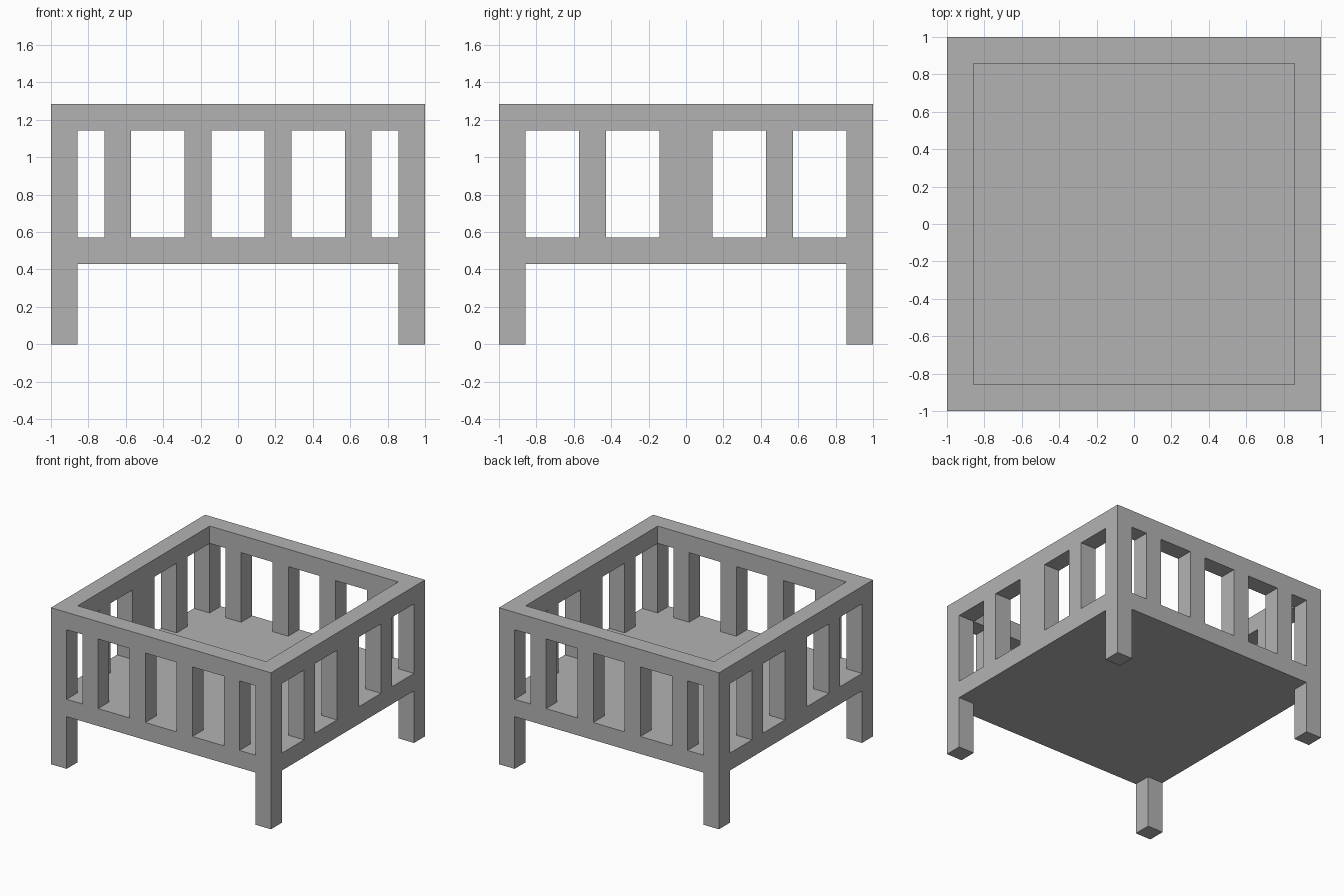
import bpy
import bmesh
from mathutils import Matrix, Vector

if "Cube" in bpy.data.objects:
    bpy.data.objects.remove(bpy.data.objects["Cube"], do_unlink=True)

U = 1 / 7                  # timber thickness
IN = 1 - U                 # inner face of the frame
DECK_LOW, DECK_TOP = 3 * U, 4 * U
RAIL_LOW, RAIL_TOP = 8 * U, 9 * U

grey = bpy.data.materials.new("plain grey")
grey.use_nodes = True
colour = (0.45, 0.45, 0.45, 1)
grey.diffuse_color = colour
grey.node_tree.nodes["Principled BSDF"].inputs["Base Color"].default_value = colour


def box(name, x, y, z):
    """Box spanning the (low, high) pairs x, y and z."""
    spans = (x, y, z)
    size = Vector([b - a for a, b in spans])
    centre = Vector([(a + b) / 2 for a, b in spans])
    bm = bmesh.new()
    bmesh.ops.create_cube(bm, size=1, matrix=Matrix.Translation(centre) @ Matrix.Diagonal(size).to_4x4())
    mesh = bpy.data.meshes.new(name)
    bm.to_mesh(mesh)
    bm.free()
    mesh.materials.append(grey)
    obj = bpy.data.objects.new(name, mesh)
    bpy.context.collection.objects.link(obj)


def edge(sign):
    """Span of the frame thickness on the given side."""
    return (IN, 1) if sign > 0 else (-1, -IN)


# Solid deck
box("deck", (-1, 1), (-1, 1), (DECK_LOW, DECK_TOP))

# Legs below the deck and corner posts above it
for sx, side in ((-1, "right"), (1, "left")):
    for sy, end in ((-1, "front"), (1, "back")):
        box(f"{end}_{side}_leg", edge(sx), edge(sy), (0, DECK_LOW))
        box(f"{end}_{side}_post", edge(sx), edge(sy), (DECK_TOP, RAIL_LOW))

# Front and back: top rail and four slats
for s, end in ((-1, "front"), (1, "back")):
    box(f"{end}_top_rail", (-1, 1), edge(s), (RAIL_LOW, RAIL_TOP))
    for i, c in enumerate((-4.5, -1.5, 1.5, 4.5)):
        box(f"{end}_slat_{i + 1}", ((c - 0.5) * U, (c + 0.5) * U), edge(s), (DECK_TOP, RAIL_LOW))

# Sides: top rail, wide middle slat and a narrow slat each side of it
for s, side in ((-1, "right"), (1, "left")):
    box(f"{side}_top_rail", edge(s), (-IN, IN), (RAIL_LOW, RAIL_TOP))
    for i, (c, half) in enumerate(((-3.5, 0.5), (0, 1), (3.5, 0.5))):
        box(f"{side}_slat_{i + 1}", edge(s), ((c - half) * U, (c + half) * U), (DECK_TOP, RAIL_LOW))
